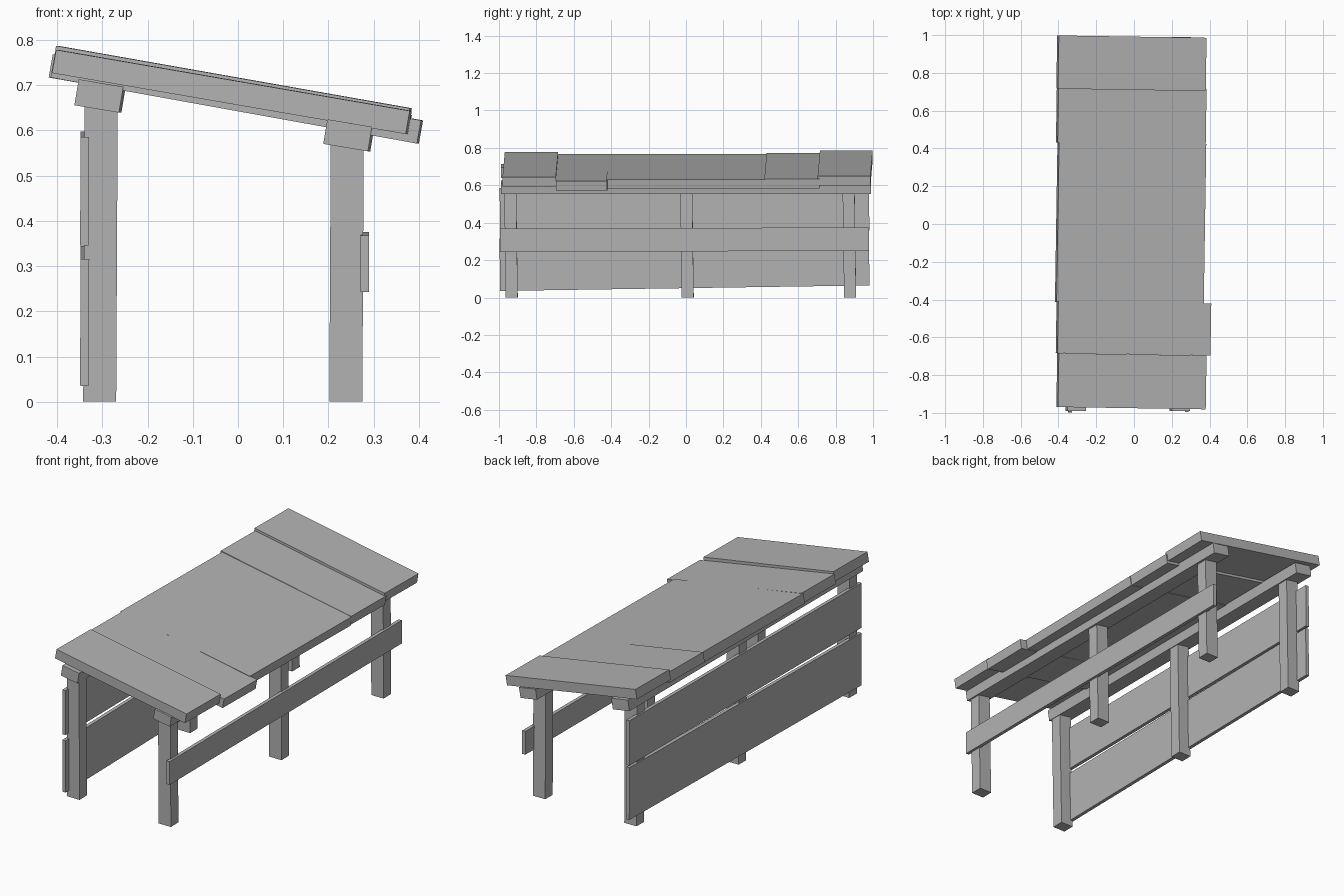
import bpy
import bmesh
import math
from mathutils import Matrix, Vector, Euler

cube = bpy.data.objects.get("Cube")
if cube:
    bpy.data.objects.remove(cube, do_unlink=True)

# One plain grey for all the timber
grey = bpy.data.materials.new("weathered_grey")
grey.use_nodes = True
colour = (0.45, 0.45, 0.45, 1)
grey.diffuse_color = colour
grey.node_tree.nodes["Principled BSDF"].inputs["Base Color"].default_value = colour


def beam(name, centre, size, rot=(0, 0, 0)):
    """Rectangular timber, rotation in degrees."""
    bm = bmesh.new()
    bmesh.ops.create_cube(bm, size=1, matrix=Matrix.Diagonal((*size, 1)))
    mesh = bpy.data.meshes.new(name)
    bm.to_mesh(mesh)
    bm.free()
    mesh.materials.append(grey)
    obj = bpy.data.objects.new(name, mesh)
    obj.location = centre
    obj.rotation_euler = [math.radians(a) for a in rot]
    bpy.context.collection.objects.link(obj)
    return obj


def roof_plank(name, y0, y1, x_high, z_high, x_low, z_low, thick=0.052):
    """Sloping plank given by the two ends of its upper surface."""
    slope = math.atan2(z_high - z_low, x_low - x_high)
    rot = Euler((0, slope, math.radians(-0.9)))
    top = Vector(((x_high + x_low) / 2, (y0 + y1) / 2, (z_high + z_low) / 2))
    centre = top - rot.to_matrix() @ Vector((0, 0, thick / 2))
    length = math.hypot(x_low - x_high, z_high - z_low)
    beam(name, centre, (length, y1 - y0, thick), [math.degrees(a) for a in rot])


# Roof, laid as five uneven planks
roof_plank("roof_plank_front", -0.975, -0.69, -0.40, 0.778, 0.382, 0.643)
roof_plank("roof_plank_front_inner", -0.69, -0.415, -0.403, 0.768, 0.407, 0.622)
roof_plank("roof_plank_middle", -0.42, 0.43, -0.403, 0.768, 0.376, 0.632)
roof_plank("roof_plank_back_inner", 0.425, 0.72, -0.402, 0.773, 0.382, 0.634)
roof_plank("roof_plank_back", 0.71, 0.992, -0.40, 0.787, 0.382, 0.649)

# Beams under the roof, tilted with the slope
beam("right_roof_beam", (-0.305, 0, 0.676), (0.1, 1.98, 0.058), (0, 9.5, -0.15))
beam("left_roof_beam", (0.245, 0, 0.589), (0.1, 1.98, 0.055), (0, 9.5, -0.15))

# Posts, leaning very slightly
for side, x, height in (("right", -0.304, 0.68), ("left", 0.24, 0.6)):
    for place, y in (("front", -0.936), ("middle", 0.005), ("back", 0.873)):
        beam(f"{side}_{place}_post", (x, y, height / 2 + 0.001),
             (0.073, 0.064, height), (0.8, 0.3, 0))

# Low side rail
beam("left_rail", (0.28, -0.008, 0.309), (0.019, 1.975, 0.125), (0.2, 0, 0))

# High side boards
beam("right_lower_board", (-0.339, -0.008, 0.19), (0.019, 1.975, 0.28), (0.85, 0.3, 0))
beam("right_upper_board", (-0.339, -0.008, 0.471), (0.019, 1.975, 0.24), (0.35, 0.3, 0))
